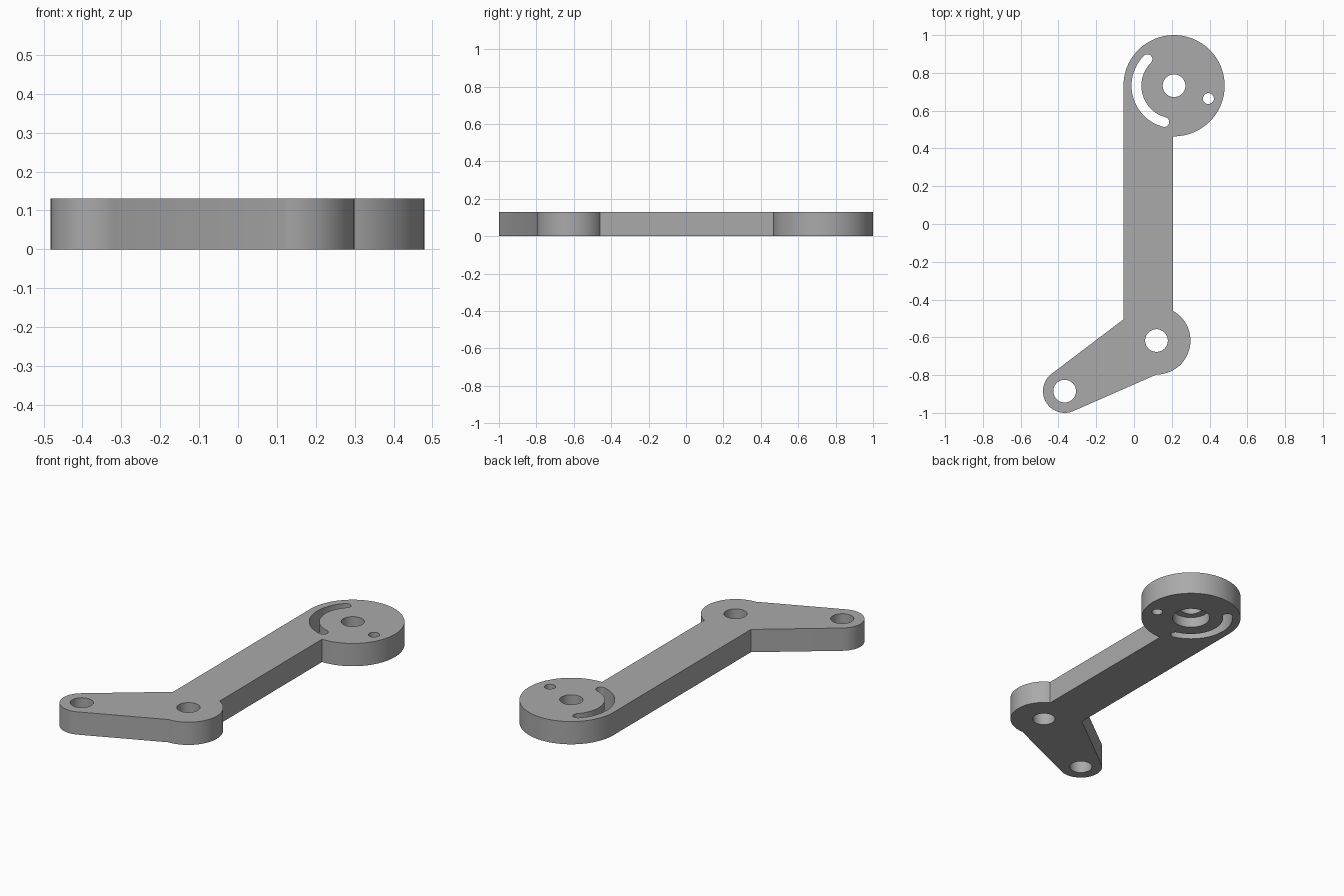
import bpy, bmesh
from math import cos, sin, radians, atan2, degrees, sqrt

cube = bpy.data.objects.get("Cube")
if cube:
    bpy.data.objects.remove(cube, do_unlink=True)

THICK = 0.13
HUB, HUB_R = (0.212, 0.732), 0.268
ELBOW, ELBOW_R = (0.119, -0.617), 0.18
TIP, TIP_R = (-0.367, -0.885), 0.115
ARM_L, ARM_R = HUB[0] - HUB_R, 0.206
BORE_R = 0.06

grey = bpy.data.materials.new("plain grey")
grey.use_nodes = True
grey.diffuse_color = (0.4, 0.4, 0.4, 1)
grey.node_tree.nodes["Principled BSDF"].inputs["Base Color"].default_value = (0.4, 0.4, 0.4, 1)


def arc(centre, radius, start, end, steps=32):
    """Points along an arc, angles in degrees."""
    angles = [radians(start + (end - start) * i / steps) for i in range(steps + 1)]
    return [(centre[0] + radius * cos(a), centre[1] + radius * sin(a)) for a in angles]


def circle(centre, radius, steps=64):
    return arc(centre, radius, 0, 360, steps)[:-1]


def prism(name, outline, bottom, top):
    """Solid made by extruding a closed outline upwards."""
    bm = bmesh.new()
    base = bm.faces.new([bm.verts.new((x, y, bottom)) for x, y in outline])
    moved = bmesh.ops.extrude_face_region(bm, geom=[base])["geom"]
    verts = [v for v in moved if isinstance(v, bmesh.types.BMVert)]
    bmesh.ops.translate(bm, verts=verts, vec=(0, 0, top - bottom))
    bmesh.ops.recalc_face_normals(bm, faces=bm.faces)
    mesh = bpy.data.meshes.new(name)
    bm.to_mesh(mesh)
    bm.free()
    mesh.materials.append(grey)
    obj = bpy.data.objects.new(name, mesh)
    bpy.context.collection.objects.link(obj)
    return obj


# Lever plate: hub disc, straight arm, elbow boss and angled foot in one outline
elbow_join = degrees(atan2(sqrt(ELBOW_R**2 - (ARM_R - ELBOW[0])**2), ARM_R - ELBOW[0]))
hub_start = degrees(atan2(-sqrt(HUB_R**2 - (ARM_R - HUB[0])**2), ARM_R - HUB[0]))
outline = arc(HUB, HUB_R, hub_start, 180, 64)
outline += [(ARM_L, -0.505)]
outline += arc(TIP, TIP_R, 126.7, 293.5)
outline += arc(ELBOW, ELBOW_R, -90, elbow_join, 40)
lever = prism("lever_plate", outline, 0, THICK)

# Curved slot around the hub bore, with rounded ends
SLOT_R, SLOT_W, A0, A1 = 0.199, 0.026, 135, 255
ends = [(HUB[0] + SLOT_R * cos(radians(a)), HUB[1] + SLOT_R * sin(radians(a))) for a in (A0, A1)]
slot = arc(HUB, SLOT_R + SLOT_W, A0, A1, 40)
slot += arc(ends[1], SLOT_W, A1, A1 + 180, 16)[1:-1]
slot += arc(HUB, SLOT_R - SLOT_W, A1, A0, 40)
slot += arc(ends[0], SLOT_W, A0 - 180, A0, 16)[1:-1]

# Through holes, and the wider recess under the hub
LOW, HIGH = -0.05, THICK + 0.05
cutters = [
    prism("slot_cutter", slot, LOW, HIGH),
    prism("pin_hole_cutter", circle((0.394, 0.664), 0.029, 32), LOW, HIGH),
    prism("hub_recess_cutter", circle(HUB, 0.1), LOW, 0.06),
]
for label, centre in (("hub", HUB), ("elbow", ELBOW), ("tip", TIP)):
    cutters.append(prism(label + "_bore_cutter", circle(centre, BORE_R), LOW, HIGH))

for cutter in cutters:
    cutter.hide_render = True
    cut = lever.modifiers.new(cutter.name, 'BOOLEAN')
    cut.operation = 'DIFFERENCE'
    cut.solver = 'EXACT'
    cut.object = cutter

# Bake the cuts, then drop the helpers
graph = bpy.context.evaluated_depsgraph_get()
graph.update()
lever_mesh = bpy.data.meshes.new_from_object(lever.evaluated_get(graph))
lever.modifiers.clear()
lever.data = lever_mesh
lever.data.name = "lever_plate"
for cutter in cutters:
    bpy.data.objects.remove(cutter, do_unlink=True)

# Smooth round walls, sharp rims
for obj in bpy.context.selected_objects:
    obj.select_set(False)
lever.select_set(True)
bpy.context.view_layer.objects.active = lever
bpy.ops.object.shade_smooth_by_angle(angle=radians(25))
